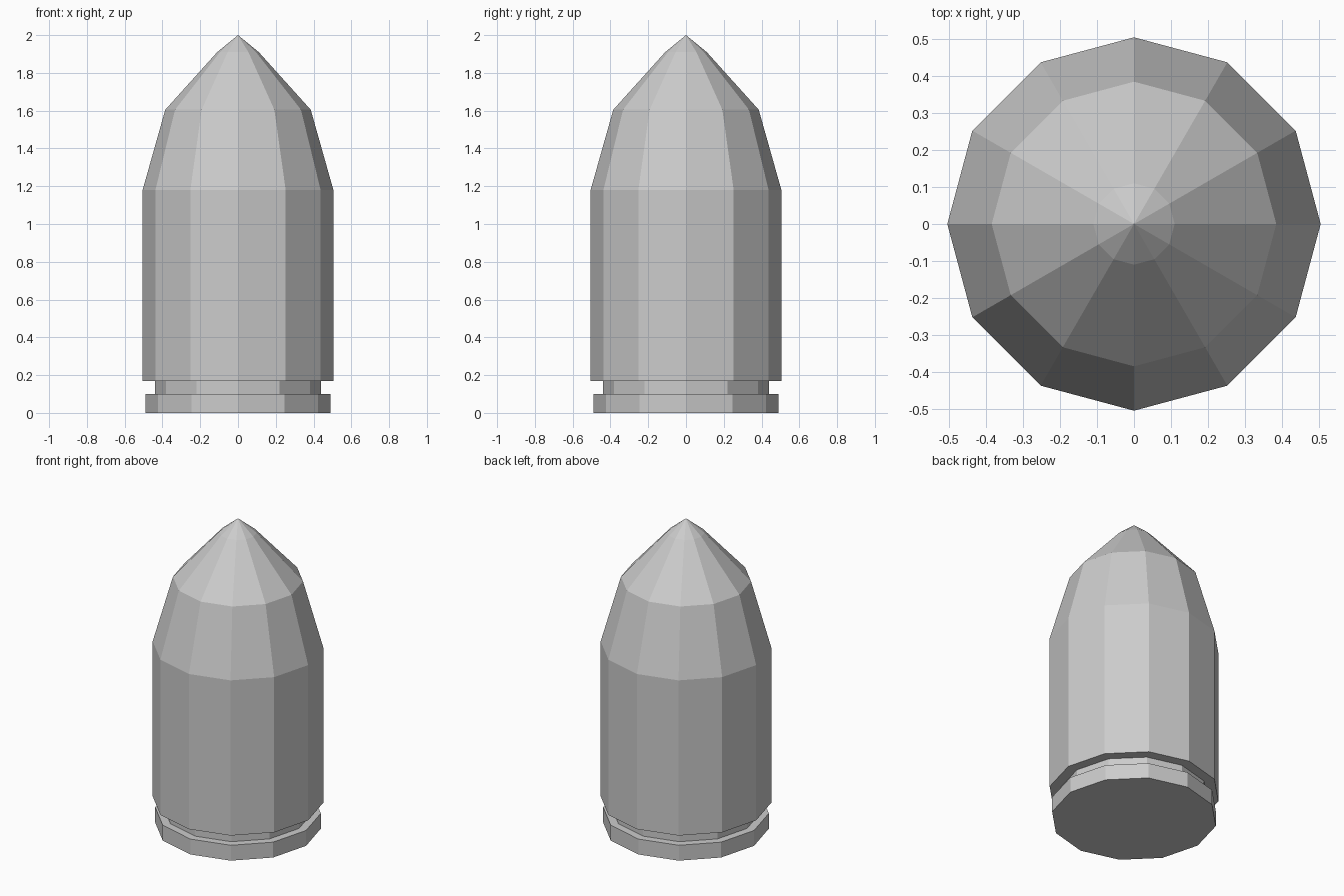
import bpy
import bmesh
from math import cos, sin, pi

SIDES = 12

cube = bpy.data.objects.get("Cube")
if cube:
    bpy.data.objects.remove(cube, do_unlink=True)

# One plain metal colour
GREY = (0.6, 0.6, 0.6, 1.0)
metal = bpy.data.materials.new("grey_metal")
metal.use_nodes = True
metal.diffuse_color = GREY
metal.node_tree.nodes["Principled BSDF"].inputs["Base Color"].default_value = GREY


def lathe(name, profile):
    """Spin (radius, height) points into a closed, flat-shaded solid."""
    bm = bmesh.new()
    rings = []
    for r, z in profile:
        if r == 0:
            rings.append([bm.verts.new((0, 0, z))] * SIDES)
        else:
            angles = [2 * pi * i / SIDES for i in range(SIDES)]
            rings.append([bm.verts.new((r * cos(a), r * sin(a), z)) for a in angles])
    for low, high in zip(rings, rings[1:]):
        for i in range(SIDES):
            j = (i + 1) % SIDES
            corners = dict.fromkeys((low[i], low[j], high[j], high[i]))
            bm.faces.new(list(corners))
    # Flat caps on open ends
    bmesh.ops.holes_fill(bm, edges=[e for e in bm.edges if e.is_boundary], sides=SIDES)
    bmesh.ops.recalc_face_normals(bm, faces=bm.faces)
    mesh = bpy.data.meshes.new(name)
    bm.to_mesh(mesh)
    bm.free()
    mesh.materials.append(metal)
    obj = bpy.data.objects.new(name, mesh)
    bpy.context.collection.objects.link(obj)
    return obj


# Base rim, extraction groove, case and pointed nose share one outline
lathe("cartridge_body", [
    (0.49, 0.0), (0.49, 0.1),
    (0.44, 0.1), (0.44, 0.17),
    (0.505, 0.17), (0.505, 1.18),
    (0.385, 1.605), (0.11, 1.91), (0, 2.0),
])
